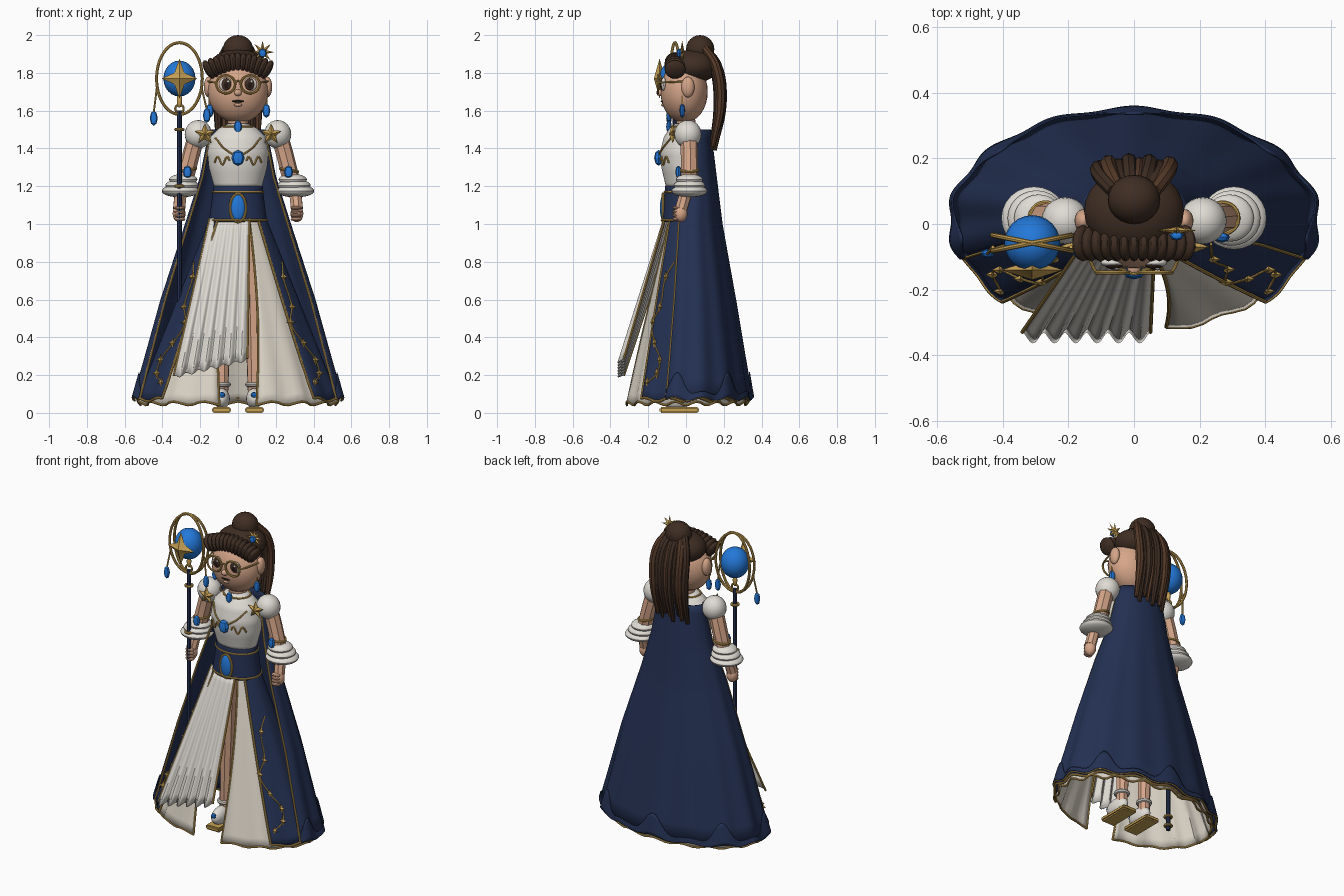
import bpy, bmesh, math
from math import sin, cos, pi, radians, sqrt
from mathutils import Vector, Matrix, Euler

if "Cube" in bpy.data.objects:
    bpy.data.objects.remove(bpy.data.objects["Cube"])


def material(name, *rgb):
    m = bpy.data.materials.new(name)
    m.use_nodes = True
    m.diffuse_color = (*rgb, 1)
    m.node_tree.nodes["Principled BSDF"].inputs["Base Color"].default_value = (*rgb, 1)
    return m


WHITE = material("white cloth", .74, .71, .66)
CREAM = material("cream cloth", .70, .65, .56)
NAVY = material("navy cloth", .017, .03, .085)
GOLD = material("gold", .58, .36, .09)
BLUE = material("blue gem", .017, .19, .70)
SKIN = material("skin", .67, .38, .25)
HAIR = material("dark brown hair", .05, .027, .017)
STREAK = material("hair streak", .09, .042, .022)
DARK = material("eye dark", .02, .01, .008)
parts = []


def finish(name, mesh, mat):
    mesh.materials.clear()
    mesh.materials.append(mat)
    ob = bpy.data.objects.new(name, mesh)
    bpy.context.collection.objects.link(ob)
    parts.append(ob)
    return ob


def from_bm(name, bm, mat):
    bmesh.ops.recalc_face_normals(bm, faces=bm.faces)
    mesh = bpy.data.meshes.new(name)
    bm.to_mesh(mesh)
    bm.free()
    return finish(name, mesh, mat)


def blob(name, loc, size, mat, seg=24, rot=(0, 0, 0)):
    bm = bmesh.new()
    bmesh.ops.create_uvsphere(bm, u_segments=seg, v_segments=seg // 2, radius=1)
    bm.transform(Matrix.LocRotScale(Vector(loc), Euler(rot), Vector(size)))
    return from_bm(name, bm, mat)


def gem(name, loc, w, h, mat=BLUE):
    return blob(name, loc, (w, w * .7, h), mat, seg=8)


def tube(name, pts, r, mat, closed=False, radii=None):
    cu = bpy.data.curves.new(name, 'CURVE')
    cu.dimensions = '3D'
    cu.bevel_depth, cu.bevel_resolution, cu.use_fill_caps = r, 2, True
    cu.resolution_u = 6 if len(pts) < 12 else 1
    sp = cu.splines.new('BEZIER')
    sp.bezier_points.add(len(pts) - 1)
    sp.use_cyclic_u = closed
    for i, (bp, p) in enumerate(zip(sp.bezier_points, pts)):
        bp.co = p
        bp.handle_left_type = bp.handle_right_type = 'AUTO'
        bp.radius = radii[i] if radii else 1
    tmp = bpy.data.objects.new("tmp", cu)
    bpy.context.collection.objects.link(tmp)
    dg = bpy.context.evaluated_depsgraph_get()
    mesh = bpy.data.meshes.new_from_object(tmp.evaluated_get(dg))
    bpy.data.objects.remove(tmp)
    return finish(name, mesh, mat)


def ring(name, c, u, v, r, mat=GOLD, n=36):
    c, u, v = Vector(c), Vector(u), Vector(v)
    angles = [2 * pi * i / n for i in range(n)]
    return tube(name, [c + u * cos(a) + v * sin(a) for a in angles], r, mat, True)


def star(name, loc, n, outer, inner, depth, mat=GOLD, tall=1):
    bm = bmesh.new()
    rim = []
    for i in range(2 * n):
        r, a = (inner if i % 2 else outer), pi * i / n
        rim.append(bm.verts.new((r * sin(a), 0, r * cos(a) * tall)))
    for y in (-depth, depth):
        tip = bm.verts.new((0, y, 0))
        for i in range(2 * n):
            bm.faces.new((rim[i], rim[(i + 1) % (2 * n)], tip))
    bm.transform(Matrix.Translation(loc))
    return from_bm(name, bm, mat)


def sheet(name, grid, mat):
    bm = bmesh.new()
    vs = [[bm.verts.new(p) for p in row] for row in grid]
    for a, b in zip(vs, vs[1:]):
        for j in range(len(a) - 1):
            bm.faces.new((a[j], a[j + 1], b[j + 1], b[j]))
    bmesh.ops.remove_doubles(bm, verts=bm.verts, dist=1e-4)
    ob = from_bm(name, bm, mat)
    mod = ob.modifiers.new("thickness", 'SOLIDIFY')
    mod.thickness, mod.offset = .005, 0
    return grid


def drape(keys, v, s, fold=0, folds=14, out=0):
    # keys run downward: height, half width, half depth, centre y, half sweep in degrees from the back
    k = min(int(v * (len(keys) - 1)), len(keys) - 2)
    f = v * (len(keys) - 1) - k
    z, rx, ry, cy, sweep = [a + (b - a) * f for a, b in zip(keys[k], keys[k + 1])]
    t = s * radians(sweep)
    w = fold * v * cos(folds * t)
    return ((rx + out) * (1 + w) * sin(t), cy + (ry + out) * (1 + w) * cos(t),
            z + .01 * (v ** 6) * (w / fold if fold else 0))


def cloth(name, keys, mat, n=84, m=20, **kw):
    return sheet(name, [[drape(keys, i / m, 2 * j / n - 1, **kw) for j in range(n + 1)]
                        for i in range(m + 1)], mat)


def trim(name, grid, hem=True, r=.006):
    tube(name + "_left_trim", [row[-1] for row in grid], r, GOLD)
    tube(name + "_right_trim", [row[0] for row in grid], r, GOLD)
    if hem:
        tube(name + "_hem_trim", grid[-1], r, GOLD)


# Skirts and cape
CAPE = [(1.5, .15, .08, .05, 110), (1.25, .20, .12, .04, 110), (1.0, .28, .17, .02, 110),
        (.6, .41, .24, .02, 110), (.075, .555, .335, .01, 110)]
trim("cape", cloth("cape", CAPE, NAVY, fold=.015))
trim("underskirt", cloth("underskirt", [(1.05, .13, .09, 0, 155), (.05, .525, .325, 0, 169)],
                         CREAM, fold=.02, folds=18))
trim("overskirt", cloth("overskirt", [(1.05, .14, .10, -.01, 135), (.07, .535, .335, -.01, 132)],
                        NAVY, fold=.012), r=.007)
# Wave shaped border on the cape hem
sheet("wave_border", [[drape(CAPE, 1 - (1 - i / 6) * (.014 + .05 * abs(cos(3.6 * s)) ** 8), s / 1.92,
                             .015, out=.008) for s in [1.92 * (j / 60 - 1) for j in range(121)]]
                      for i in range(7)], NAVY)
# Pleated front panel
panel = []
for i in range(15):
    v = i / 14
    row = []
    for j in range(73):
        u = j / 72
        w = cos(12 * pi * u)
        row.append(((-.15 + .21 * u) * (1 - v) + (-.34 + .39 * u) * v,
                    -.115 - .23 * v + .06 * (1 - u) ** 2 * (1 - v) + (.003 + .013 * v) * w,
                    1.03 - v * (.84 - .09 * u) + .008 * v * w))
    panel.append(row)
trim("front_panel", sheet("front_panel", panel, WHITE), hem=False)

# Bodice and belt
cloth("bodice", [(1.53, .05, .045, -.01, 180), (1.505, .1, .075, -.01, 180), (1.46, .145, .105, -.01, 180),
                 (1.38, .16, .125, -.01, 180), (1.3, .152, .118, -.01, 180), (1.19, .122, .092, -.01, 180)],
      WHITE, n=48)
cloth("belt", [(1.2, .128, .098, -.01, 180), (1.11, .138, .106, -.01, 180), (1.01, .152, .116, -.01, 180)],
      NAVY, n=48)
for z, w in ((1.17, .134), (1.02, .153)):
    ring("belt_trim", (0, -.01, z), (w, 0, 0), (0, w * .77, 0), .006)
blob("belt_gem", (0, -.12, 1.085), (.038, .018, .07), BLUE)
ring("belt_gem_frame", (0, -.122, 1.085), (.042, 0, 0), (0, 0, .075), .007)
tube("necklace", [(-.12, -.08, 1.455), (-.06, -.132, 1.39), (0, -.142, 1.365), (.06, -.132, 1.39),
                  (.12, -.08, 1.455)], .005, GOLD)
gem("chest_gem", (0, -.145, 1.35), .034, .042)
gem("throat_gem", (0, -.09, 1.515), .022, .035)
ring("choker", (0, -.01, 1.515), (.085, 0, 0), (0, .07, 0), .006)

# Head and face
blob("neck", (0, 0, 1.54), (.055, .05, .07), SKIN)
blob("head", (0, -.01, 1.70), (.16, .125, .165), SKIN, seg=32)
blob("nose", (0, -.137, 1.695), (.02, .02, .018), SKIN)
blob("mouth", (0, -.122, 1.65), (.034, .012, .007), DARK)
blob("chin_lip", (0, -.12, 1.63), (.022, .012, .008), SKIN)
tube("glasses_bridge", [(-.018, -.148, 1.75), (0, -.152, 1.757), (.018, -.148, 1.75)], .005, GOLD)
for s in (-1, 1):
    side = "left" if s > 0 else "right"
    blob(side + "_ear", (s * .155, .01, 1.725), (.026, .035, .055), SKIN)
    blob(side + "_eye_white", (s * .065, -.118, 1.74), (.036, .014, .036), WHITE)
    blob(side + "_iris", (s * .062, -.125, 1.74), (.027, .012, .032), HAIR)
    blob(side + "_pupil", (s * .062, -.13, 1.738), (.015, .009, .02), DARK)
    blob(side + "_eye_glint", (s * .062 + .01, -.137, 1.754), (.007, .004, .007), WHITE, seg=12)
    ring(side + "_lens_frame", (s * .065, -.148, 1.74), (.05, 0, 0), (0, 0, .048), .006)
    tube(side + "_glasses_arm", [(s * .114, -.147, 1.75), (s * .125, -.13, 1.75), (s * .16, -.01, 1.755)],
         .005, GOLD)
    tube(side + "_earring_chain", [(s * .153, -.02, 1.68), (s * .15, -.02, 1.63)], .005, GOLD)
    gem(side + "_earring", (s * .15, -.02, 1.6), .021, .038)

# Hair: crown, bun, rolled fringe and long tail
blob("hair_crown", (0, .04, 1.835), (.152, .13, .09), HAIR)
blob("hair_bun", (0, .075, 1.925), (.08, .075, .075), HAIR)
for i in range(13):
    a = (i - 6) / 6
    blob("fringe_roll", (.155 * a, -.058, 1.85 - .032 * a * a), (.023, .056, .06 - .006 * abs(a)),
         HAIR, seg=16, rot=(0, .5 * a, 0))
for i in range(8):
    x = (i - 3.5) * .029
    d = .012 * (i % 2) - .1 * abs(x)
    tube("tail_strand", [(x * .6, .1, 1.93), (x, .155 + d, 1.84), (x * 1.05, .18 + d, 1.64),
                         (x, .14 + d, 1.39 + .02 * (i % 3))], .024, STREAK if i % 3 == 1 else HAIR,
         radii=[.9, 1, 1.05, .5])
star("hair_star", (.13, -.02, 1.91), 8, .06, .024, .012)
gem("hair_star_gem", (.13, -.035, 1.905), .022, .024)

# Arms, legs and the motifs on each side
for s in (-1, 1):
    side = "left" if s > 0 else "right"
    blob(side + "_puff_sleeve", (s * .21, .01, 1.475), (.072, .072, .075), WHITE)
    star(side + "_shoulder_star", (s * .175, -.07, 1.475), 5, .058, .026, .02)
    tube(side + "_upper_arm", [(s * .225, .015, 1.45), (s * .25, .018, 1.36), (s * .285, .018, 1.22)], .046, SKIN)
    ring(side + "_arm_band", (s * .27, .018, 1.285), (.047, 0, .008 * -s), (0, .047, 0), .007)
    gem(side + "_arm_gem", (s * .268, -.04, 1.275), .024, .034)
    for k, (z, r, h) in enumerate(((1.235, .075, .03), (1.205, .088, .032), (1.175, .1, .034))):
        blob(side + "_cuff", (s * (.29 + .007 * k), .018, z), (r, r * .96, h), WHITE)
    tube(side + "_forearm", [(s * .3, .01, 1.2), (s * .312, -.025, 1.08)], .034, SKIN)
    blob(side + "_hand", (s * .312, -.028, 1.055), (.034, .036, .045), SKIN)
    for k in range(4):
        blob(side + "_finger", (s * .308, -.052, 1.085 - .02 * k), (.03, .02, .011), SKIN, seg=12)
    tube(side + "_leg", [(s * .085, -.01, .08), (s * .08, 0, .45), (s * .07, 0, 1.0)], .045, SKIN,
         radii=[.75, .95, 1.25])
    bm = bmesh.new()
    bmesh.ops.create_cube(bm, size=1)
    bm.transform(Matrix.LocRotScale(Vector((s * .087, -.035, .015)), None, Vector((.1, .21, .03))))
    bmesh.ops.bevel(bm, geom=bm.edges[:], offset=.008, segments=2, affect='EDGES')
    from_bm(side + "_sole", bm, GOLD)
    blob(side + "_shoe", (s * .085, -.05, .075), (.042, .085, .055), WHITE)
    ring(side + "_ankle_strap", (s * .085, -.01, .15), (.036, 0, 0), (0, .036, 0), .012, WHITE, 20)
    gem(side + "_shoe_gem", (s * .085, -.128, .095), .018, .016)

    def on_skirt(x, z):
        f = (1.05 - z) / .98
        q = min(x / (.14 + .395 * f), .97)
        return (s * x, -.022 - (.1 + .235 * f) * sqrt(1 - q * q), z)

    vine = [on_skirt(*p) for p in ((.235, .8), (.24, .72), (.285, .56), (.28, .48), (.345, .37),
                                   (.41, .28), (.43, .21), (.405, .16))]
    tube(side + "_vine", vine, .004, GOLD)
    for p in vine[1:]:
        star(side + "_vine_star", p, 4, .024, .01, .012, tall=1.3)
    # Wavy embroidery on the bodice
    curl = []
    for k in range(17):
        x = .045 + .08 * k / 16
        curl.append((s * x, -.017 - .122 * sqrt(1 - (x / .158) ** 2), 1.335 + .022 * sin(k * .62)))
    tube(side + "_bodice_curl", curl, .005, GOLD)

# Staff
X, Y, Z = -.31, -.058, 1.77
tube("staff_pole", [(X, Y, .07), (X, Y, 1.6)], .013, NAVY)
for z in (.1, .16, 1.2, 1.5):
    ring("staff_band", (X, Y, z), (.02, 0, 0), (0, .02, 0), .008, n=16)
ring("staff_loop", (X, Y, 1.61), (.022, 0, 0), (0, 0, .022), .006, n=20)
blob("staff_neck", (X, Y, 1.655), (.014, .014, .04), GOLD, seg=12)
blob("staff_orb", (X, Y, Z), (.085, .085, .095), BLUE)
for s in (-1, 1):
    ring("staff_halo", (X, Y, Z), (.121, .024 * s, 0), (0, 0, .19), .008, n=48)
star("staff_star", (X, -.14, Z), 4, .095, .038, .03, tall=1.12)
for x0, x1, z in ((-.43, -.446, 1.56), (-.192, -.165, 1.575)):
    tube("charm_chain", [(x0, -.07, 1.72), (x1, -.09, z + .03)], .005, GOLD)
    gem("charm", (x1, -.09, z), .021, .04)

# Smooth shading with sharp creases kept
for ob in bpy.context.view_layer.objects:
    ob.select_set(ob in parts)
bpy.context.view_layer.objects.active = parts[0]
bpy.ops.object.shade_smooth_by_angle(angle=radians(32))
